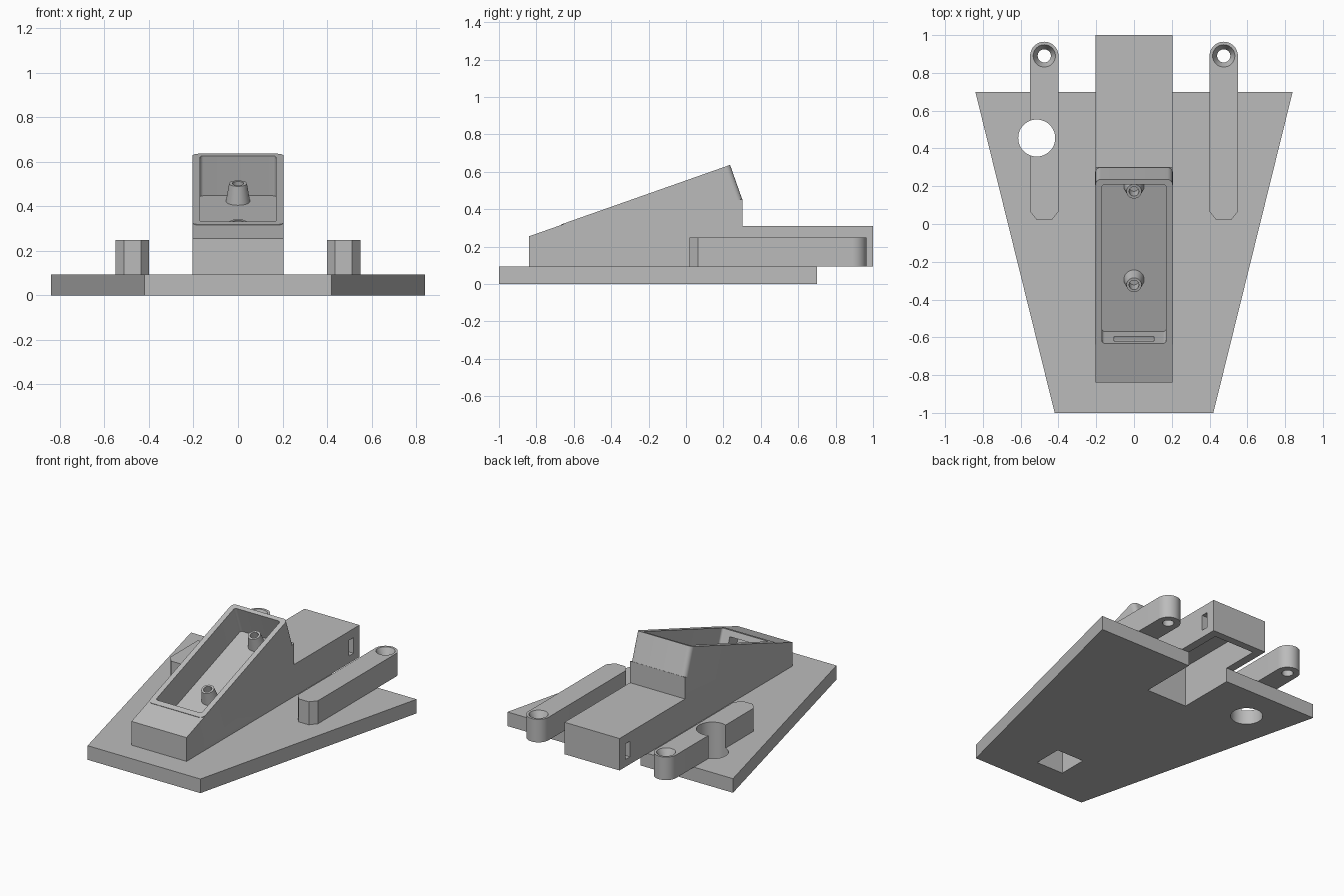
import bpy, bmesh, math
from mathutils import Matrix, Vector

if "Cube" in bpy.data.objects:
    bpy.data.objects.remove(bpy.data.objects["Cube"])

grey = bpy.data.materials.new("plain grey")
grey.diffuse_color = (0.5, 0.5, 0.5, 1)
grey.use_nodes = True
grey.node_tree.nodes["Principled BSDF"].inputs["Base Color"].default_value = grey.diffuse_color

# ---------- helpers ----------
def finish(bm, name):
    bmesh.ops.recalc_face_normals(bm, faces=bm.faces)
    me = bpy.data.meshes.new(name)
    bm.to_mesh(me)
    bm.free()
    me.materials.append(grey)
    ob = bpy.data.objects.new(name, me)
    bpy.context.collection.objects.link(ob)
    return ob

def prism(name, pts, z0, z1, mat=Matrix()):
    bm = bmesh.new()
    f = bm.faces.new([bm.verts.new((x, y, z0)) for x, y in pts])
    r = bmesh.ops.extrude_face_region(bm, geom=[f])
    bmesh.ops.translate(bm, vec=(0, 0, z1 - z0),
                        verts=[v for v in r["geom"] if isinstance(v, bmesh.types.BMVert)])
    bm.transform(mat)
    return finish(bm, name)

def box(name, x, y, z, mat=Matrix()):
    return prism(name, [(x[0], y[0]), (x[1], y[0]), (x[1], y[1]), (x[0], y[1])], z[0], z[1], mat)

def cone(name, loc, r1, r2, z0, z1, mat=Matrix(), n=32):
    bm = bmesh.new()
    bmesh.ops.create_cone(bm, cap_ends=True, segments=n, radius1=r1, radius2=r2, depth=z1 - z0,
                          matrix=mat @ Matrix.Translation((loc[0], loc[1], (z0 + z1) / 2)))
    return finish(bm, name)

def arc(cx, cy, r, a0, a1, n):
    return [(cx + r * math.cos(math.radians(a0 + (a1 - a0) * i / n)),
             cy + r * math.sin(math.radians(a0 + (a1 - a0) * i / n))) for i in range(n + 1)]

def rounded(x0, x1, y0, y1, r):
    return (arc(x1 - r, y0 + r, r, -90, 0, 6) + arc(x1 - r, y1 - r, r, 0, 90, 6)
            + arc(x0 + r, y1 - r, r, 90, 180, 6) + arc(x0 + r, y0 + r, r, 180, 270, 6))

def boolean(ob, tool, op="DIFFERENCE"):
    m = ob.modifiers.new("bool", "BOOLEAN")
    m.operation, m.object, m.solver = op, tool, "EXACT"
    bpy.ops.object.select_all(action="DESELECT")
    bpy.context.view_layer.objects.active = ob
    ob.select_set(True)
    bpy.ops.object.modifier_apply(modifier=m.name)
    bpy.data.objects.remove(tool)

def smooth(ob):
    bpy.ops.object.select_all(action="DESELECT")
    bpy.context.view_layer.objects.active = ob
    ob.select_set(True)
    bpy.ops.object.shade_smooth_by_angle(angle=math.radians(25))

T = 0.095                       # plate thickness
HOLE = (-0.515, 0.455)          # large round hole

def channel():
    return box("channel_cutter", (-0.15, 0.15), (0.31, 0.95), (-0.1, 0.275))

def pocket():
    return box("pocket_cutter", (-0.1, 0.1), (-0.8, -0.605), (-0.1, 0.22))

def big_hole():
    return cone("hole_cutter", HOLE, 0.098, 0.098, -0.1, 0.5, n=48)

# ---------- tapered base plate ----------
plate = prism("base_plate", [(-0.42, -1), (0.42, -1), (0.84, 0.7), (-0.84, 0.7)], 0, T)
for cutter in (channel(), pocket(), big_hole()):
    boolean(plate, cutter)
smooth(plate)

# ---------- central body with sloped front ----------
side = Matrix(((0, 0, 1, 0), (1, 0, 0, 0), (0, 1, 0, 0), (0, 0, 0, 1)))
body = prism("central_body", [(-0.84, T), (-0.84, 0.255), (-0.635, 0.327), (-0.575, 0.147),
                              (0.303, 0.456), (0.303, 0.31), (1, 0.31), (1, T)],
             -0.205, 0.205, side)

# ---------- tilted open tray ----------
a = math.radians(19.4)
tilt = Matrix.Translation((0, -0.667, 0.319)) @ Matrix.Rotation(a, 4, "X")
tray = prism("tray", rounded(-0.2052, 0.2052, 0, 0.957, 0.03), -0.215, 0, tilt)
# keep the hidden bottom of the tray inside the body
boolean(tray, box("trim", (-1, 1), (0.302, 1), (0, 1)))
boolean(body, tray, "UNION")
boolean(body, prism("cavity", rounded(-0.17, 0.17, 0.037, 0.928, 0.015), -0.19, 0.1, tilt))

# screw posts on the tray floor
for u in (0.328, 0.853):
    boolean(body, cone("post", (0, u), 0.056, 0.04, -0.2, -0.105, tilt), "UNION")
    boolean(body, cone("post_hole", (0, u), 0.026, 0.026, -0.18, -0.05, tilt))

# cable slot, under-side pocket, rear channel and side slots
boolean(body, pocket())
boolean(body, box("cable_slot", (-0.107, 0.107), (-0.06, 0.06), (-0.11, -0.04), tilt))
boolean(body, channel())
boolean(body, box("side_slot", (-0.5, 0.5), (0.89, 0.935), (0.145, 0.25)))
smooth(body)

# ---------- two mounting arms ----------
for s, name in ((-1, "left_arm"), (1, "right_arm")):
    cx = 0.475 * s
    pts = [(cx - 0.075, 0.065), (cx - 0.038, 0.02), (cx + 0.038, 0.02), (cx + 0.075, 0.065)]
    arm = prism(name, pts + arc(cx, 0.89, 0.075, 0, 180, 24), T, 0.25)
    boolean(arm, cone("bolt_hole", (cx, 0.89), 0.035, 0.035, 0, 0.4))
    boolean(arm, cone("countersink", (cx, 0.89), 0.03, 0.062, 0.19, 0.256))
    if s < 0:
        boolean(arm, big_hole())
    smooth(arm)
